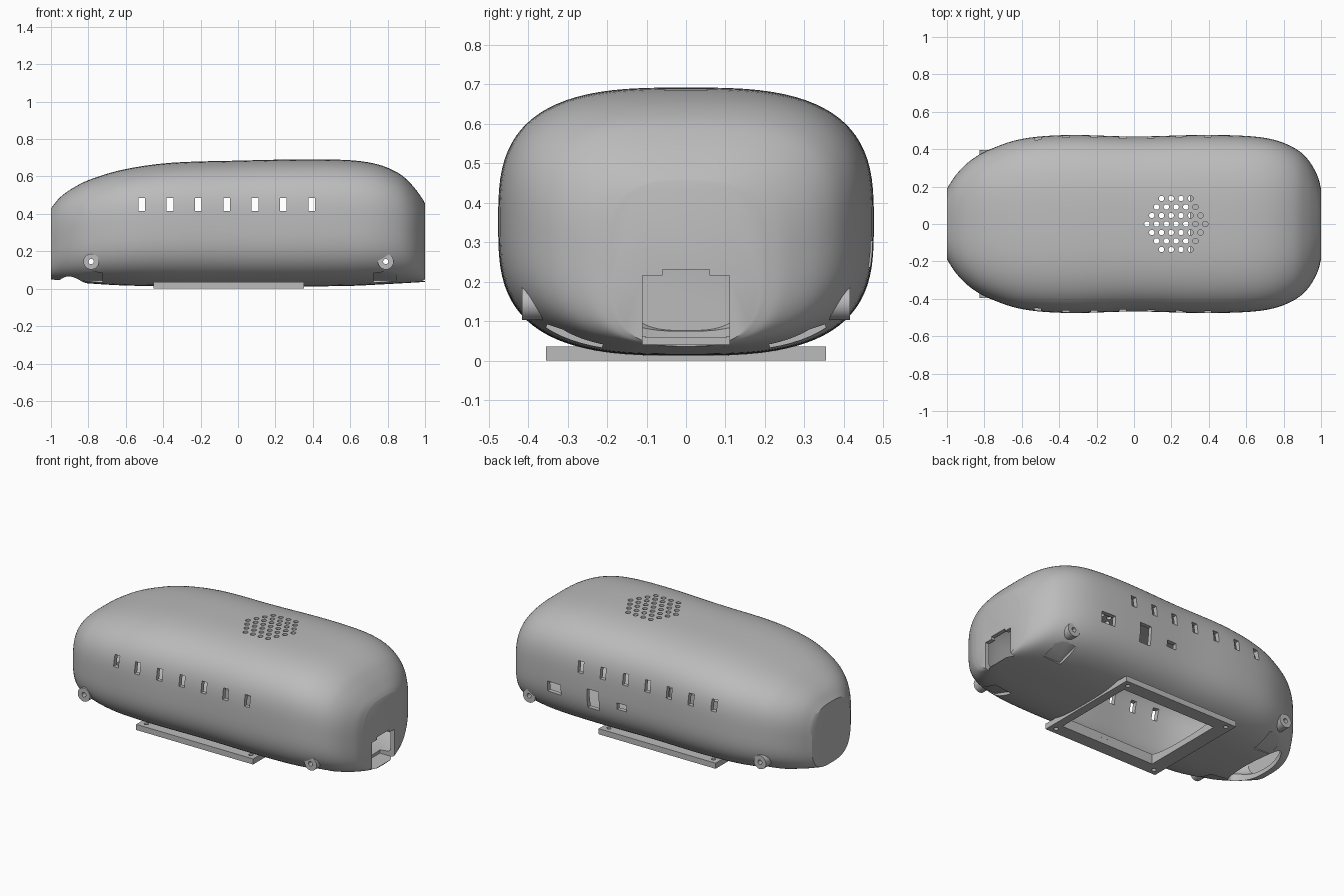
import bpy, bmesh, math
from mathutils import Matrix, Vector

cube = bpy.data.objects.get("Cube")
if cube:
    bpy.data.objects.remove(cube, do_unlink=True)

grey = bpy.data.materials.new("plain_grey")
grey.use_nodes = True
grey.diffuse_color = (0.5, 0.5, 0.5, 1)
grey.node_tree.nodes["Principled BSDF"].inputs["Base Color"].default_value = (0.5, 0.5, 0.5, 1)


def finish(name, bm):
    mesh = bpy.data.meshes.new(name)
    bm.to_mesh(mesh)
    bm.free()
    mesh.materials.append(grey)
    obj = bpy.data.objects.new(name, mesh)
    bpy.context.scene.collection.objects.link(obj)
    return obj


def add_box(bm, centre, size, tilt=0):
    m = Matrix.Translation(centre) @ Matrix.Rotation(tilt, 4, 'X') @ Matrix.Diagonal((*size, 1))
    bmesh.ops.create_cube(bm, size=1, matrix=m)


def add_rod(bm, centre, radius, depth, axis='Z', sides=24, stretch=1):
    m = Matrix.Translation(centre) @ Matrix.Diagonal((1, stretch, 1, 1))
    if axis == 'Y':
        m = m @ Matrix.Rotation(math.pi / 2, 4, 'X')
    bmesh.ops.create_cone(bm, cap_ends=True, segments=sides, radius1=radius,
                          radius2=radius, depth=depth, matrix=m)


def activate(obj):
    bpy.ops.object.select_all(action='DESELECT')
    obj.select_set(True)
    bpy.context.view_layer.objects.active = obj


def cut(targets, bm):
    """Subtract the cutter shape from every target, then drop the cutter."""
    cutter = finish("cutter", bm)
    cutter.hide_render = True
    for obj in targets:
        mod = obj.modifiers.new("cut", 'BOOLEAN')
        mod.operation = 'DIFFERENCE'
        mod.solver = 'EXACT'
        mod.object = cutter
        activate(obj)
        bpy.ops.object.modifier_apply(modifier=mod.name)
    bpy.data.objects.remove(cutter, do_unlink=True)


# Body outline: x, half width, top, bottom
OUTLINE = [Vector(r) for r in (
    (-1, .19, .43, .05), (-.95, .265, .49, .044), (-.88, .335, .54, .036),
    (-.78, .395, .588, .027), (-.6, .455, .64, .017), (-.35, .476, .674, .013),
    (0, .468, .685, .012), (.35, .476, .692, .012), (.6, .471, .687, .015),
    (.75, .45, .664, .022), (.86, .405, .617, .028), (.93, .345, .555, .032),
    (.98, .26, .49, .035), (1, .19, .455, .036))]


def stations(steps=5):
    pts = [2 * OUTLINE[0] - OUTLINE[1]] + OUTLINE + [2 * OUTLINE[-1] - OUTLINE[-2]]
    for a, b, c, d in zip(pts, pts[1:], pts[2:], pts[3:]):
        for i in range(steps):
            t = i / steps
            yield (2 * b + (c - a) * t + (2 * a - 5 * b + 4 * c - d) * t * t
                   + (3 * b - a - 3 * c + d) * t ** 3) / 2
    yield OUTLINE[-1]


def add_loft(bm, inset, sides=88, power=3):
    rings = []
    for x, w, top, low in stations():
        w, mid, h = w - inset, (top + low) / 2, (top - low) / 2 - inset
        ring = []
        for k in range(sides):
            a = 2 * math.pi * (k + .5) / sides
            c, s = math.cos(a), math.sin(a)
            y = math.copysign(abs(c) ** (2 / power), c) * w
            z = math.copysign(abs(s) ** (2 / power), s) * h + mid
            ring.append(bm.verts.new((x * (1 - inset), y, z)))
        rings.append(ring)
    for r, q in zip(rings, rings[1:]):
        for k in range(sides):
            n = (k + 1) % sides
            bm.faces.new((r[k], r[n], q[n], q[k]))
    bm.faces.new(rings[0])
    bm.faces.new(rings[-1])
    bmesh.ops.recalc_face_normals(bm, faces=bm.faces)


# Hollow shell
bm = bmesh.new()
add_loft(bm, 0)
shell = finish("body_shell", bm)
bm = bmesh.new()
add_loft(bm, .026)
cut([shell], bm)

# Mounting frame under the body
bm = bmesh.new()
add_box(bm, (-.05, 0, .0175), (.805, .71, .035))
frame = finish("mounting_frame", bm)

# Screw bosses near the four corners
bosses = []
for x, end in ((-.785, .395), (.79, .415)):
    for side in (-1, 1):
        bm = bmesh.new()
        add_rod(bm, (x, side * (end - .04), .145), .042, .08, 'Y', 32)
        bosses.append(finish("screw_boss", bm))

bm = bmesh.new()
for x in (-.785, .79):
    add_rod(bm, (x, 0, .145), .014, 2, 'Y')
cut([shell] + bosses, bm)

# Bottom opening and frame screw holes
bm = bmesh.new()
add_box(bm, (-.03, 0, .03), (.66, .54, .2))
cut([shell, frame], bm)
bm = bmesh.new()
for x in (-.41, .31):
    for y in (-.315, .315):
        add_rod(bm, (x, y, 0), .013, .2)
cut([frame], bm)

# Side vents through both walls, and ports in the back wall
bm = bmesh.new()
for i in range(7):
    add_box(bm, (-.515 + .1515 * i, 0, .45), (.036, 2, .07))
for x, z, w, h in ((.58, .27, .095, .065), (.31, .27, .08, .12), (.115, .273, .066, .04)):
    add_box(bm, (x, .5, z), (w, .3, h))
cut([shell], bm)

# Hexagonal field of speaker holes in the top
bm = bmesh.new()
for row in range(-3, 4):
    count = 7 - abs(row)
    for i in range(count):
        add_rod(bm, (.225 + .052 * (i - (count - 1) / 2), .0455 * row, .68), .0145, .2)
cut([shell], bm)

# Strap slots at the lower corners, and the underside opening at one end
bm = bmesh.new()
for x, y in ((-.785, .26), (.785, .285)):
    for side in (-1, 1):
        add_box(bm, (x, side * y, .055), (.12, .15, .028), side * .32)
add_rod(bm, (-.885, 0, .05), .075, .2, sides=48, stretch=2.9)
cut([shell], bm)

# Stepped connector notch in the tall end
for width, top in ((.22, .215), (.12, .231)):
    bm = bmesh.new()
    add_box(bm, (1, 0, (top + .04) / 2), (.2, width, top - .04))
    cut([shell], bm)

for obj in [shell, frame] + bosses:
    activate(obj)
    bpy.ops.object.shade_smooth_by_angle(angle=math.radians(32))
